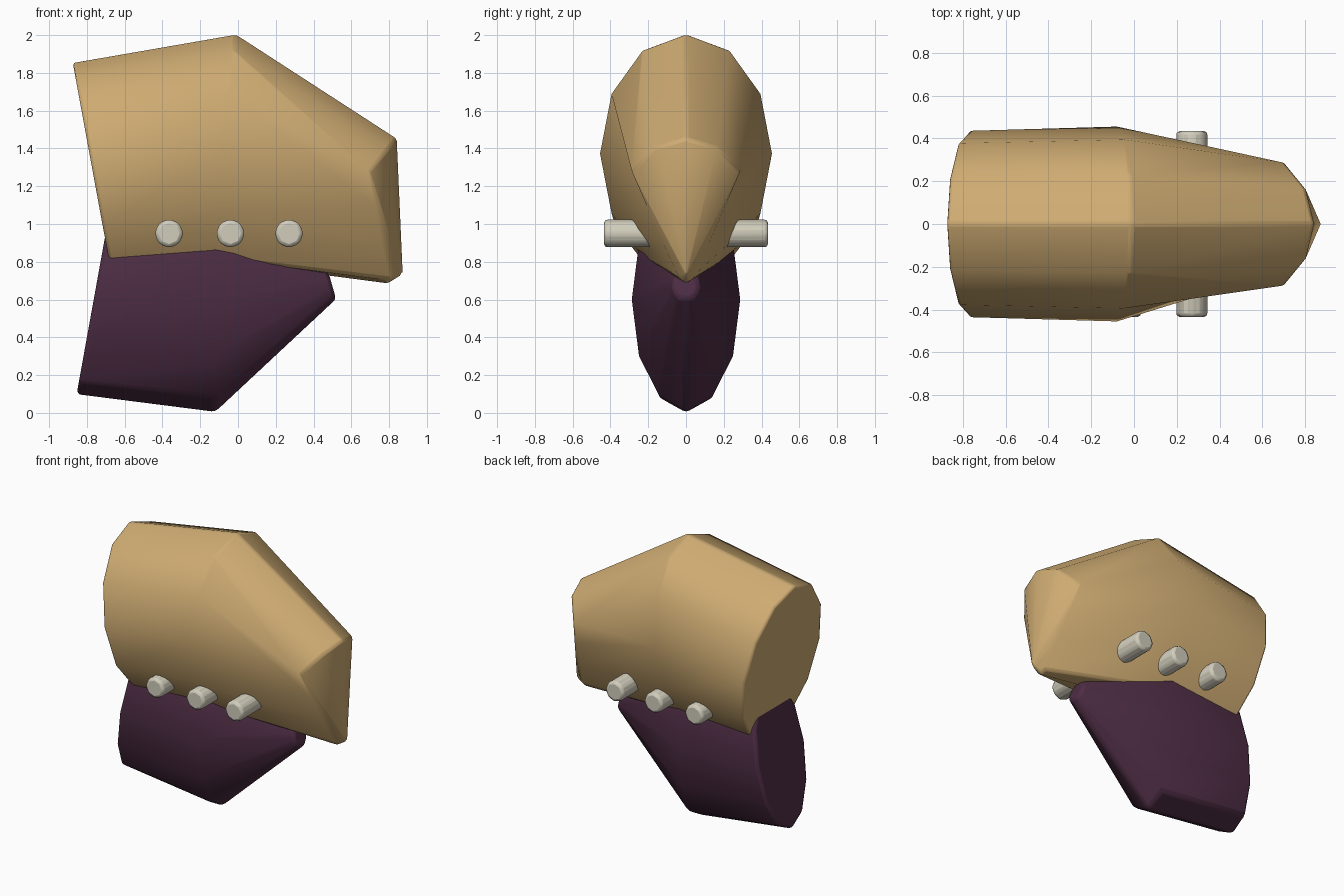
import bpy, bmesh, math
from mathutils import Vector

cube = bpy.data.objects.get("Cube")
if cube:
    bpy.data.objects.remove(cube, do_unlink=True)


def material(name, rgb):
    mat = bpy.data.materials.new(name)
    mat.use_nodes = True
    mat.diffuse_color = (*rgb, 1)
    mat.node_tree.nodes["Principled BSDF"].inputs["Base Color"].default_value = (*rgb, 1)
    return mat


def finish(name, bm, mat, bevel):
    """Turn a bmesh into a bevelled, smooth-shaded object."""
    bmesh.ops.recalc_face_normals(bm, faces=bm.faces)
    mesh = bpy.data.meshes.new(name)
    bm.to_mesh(mesh)
    bm.free()
    mesh.materials.append(mat)
    obj = bpy.data.objects.new(name, mesh)
    bpy.context.collection.objects.link(obj)
    mod = obj.modifiers.new("soft_edges", 'BEVEL')
    mod.width = bevel
    mod.segments = 2
    mod.limit_method = 'ANGLE'
    mod.angle_limit = math.radians(35)
    bpy.ops.object.select_all(action='DESELECT')
    obj.select_set(True)
    bpy.context.view_layer.objects.active = obj
    bpy.ops.object.shade_smooth_by_angle(angle=math.radians(35))
    return obj


def ellipse(top, bottom, half_width):
    """Tilted twelve-sided ring between two (x, z) points, from top round."""
    t, b = Vector((top[0], 0, top[1])), Vector((bottom[0], 0, bottom[1]))
    mid, half = (t + b) / 2, (t - b) / 2
    return [mid + half * math.cos(a) + Vector((0, half_width * math.sin(a), 0))
            for a in (math.tau * i / 12 for i in range(12))]


def mirrored(points):
    """Close a half ring (top to bottom) with its mirror image."""
    side = [Vector(p) for p in points]
    return side + [Vector((p.x, -p.y, p.z)) for p in side[-2:0:-1]]


def loft(name, rings, mat, bevel, tip=None):
    bm = bmesh.new()
    loops = [[bm.verts.new(p) for p in ring] for ring in rings]
    for a, b in zip(loops, loops[1:]):
        for i in range(len(a)):
            j = (i + 1) % len(a)
            bm.faces.new((a[i], a[j], b[j], b[i]))
    bm.faces.new(loops[0])
    last = loops[-1]
    if tip:
        point = bm.verts.new(tip)
        for i in range(len(last)):
            bm.faces.new((last[i], last[(i + 1) % len(last)], point))
    else:
        bm.faces.new(last)
    return finish(name, bm, mat, bevel)


tan = material("warm_tan", (0.62, 0.41, 0.17))
plum = material("dark_plum", (0.075, 0.026, 0.058))
bone = material("bone", (0.64, 0.61, 0.5))

# Upper shell: two elliptical rings, then a pointed, keeled nose
back = ellipse((-0.875, 1.855), (-0.665, 0.71), 0.435)
middle = ellipse((-0.01, 2.005), (-0.15, 0.74), 0.455)
for ring in (back, middle):
    ring[6].z += 0.07
brow, chin = Vector((0.70, 0.287, 1.28)), Vector((0.79, 0.04, 0.71))
nose = mirrored([(0.84, 0, 1.455), (0.80, 0.165, 1.405), brow,
                 brow.lerp(chin, 0.33), brow.lerp(chin, 0.67), chin,
                 (0.80, 0, 0.685)])
loft("upper_shell", [back, middle, nose], tan, 0.015, tip=(0.872, 0, 0.73))

# Lower jaw: tapers forward to a small blunt end
loft("lower_jaw", [ellipse((-0.67, 1.12), (-0.855, 0.095), 0.27),
                   ellipse((-0.12, 1.2), (-0.12, 0), 0.287),
                   ellipse((0.48, 0.74), (0.52, 0.6), 0.07)], plum, 0.02)

# Cross pegs sticking out of both sides
for label, x in (("rear", -0.365), ("middle", -0.04), ("front", 0.27)):
    bm = bmesh.new()
    bmesh.ops.create_cone(bm, cap_ends=True, segments=8, radius1=0.077,
                          radius2=0.077, depth=0.87)
    peg = finish(label + "_peg", bm, bone, 0.02)
    peg.rotation_euler.x = math.pi / 2
    peg.location = (x, 0, 0.95)
